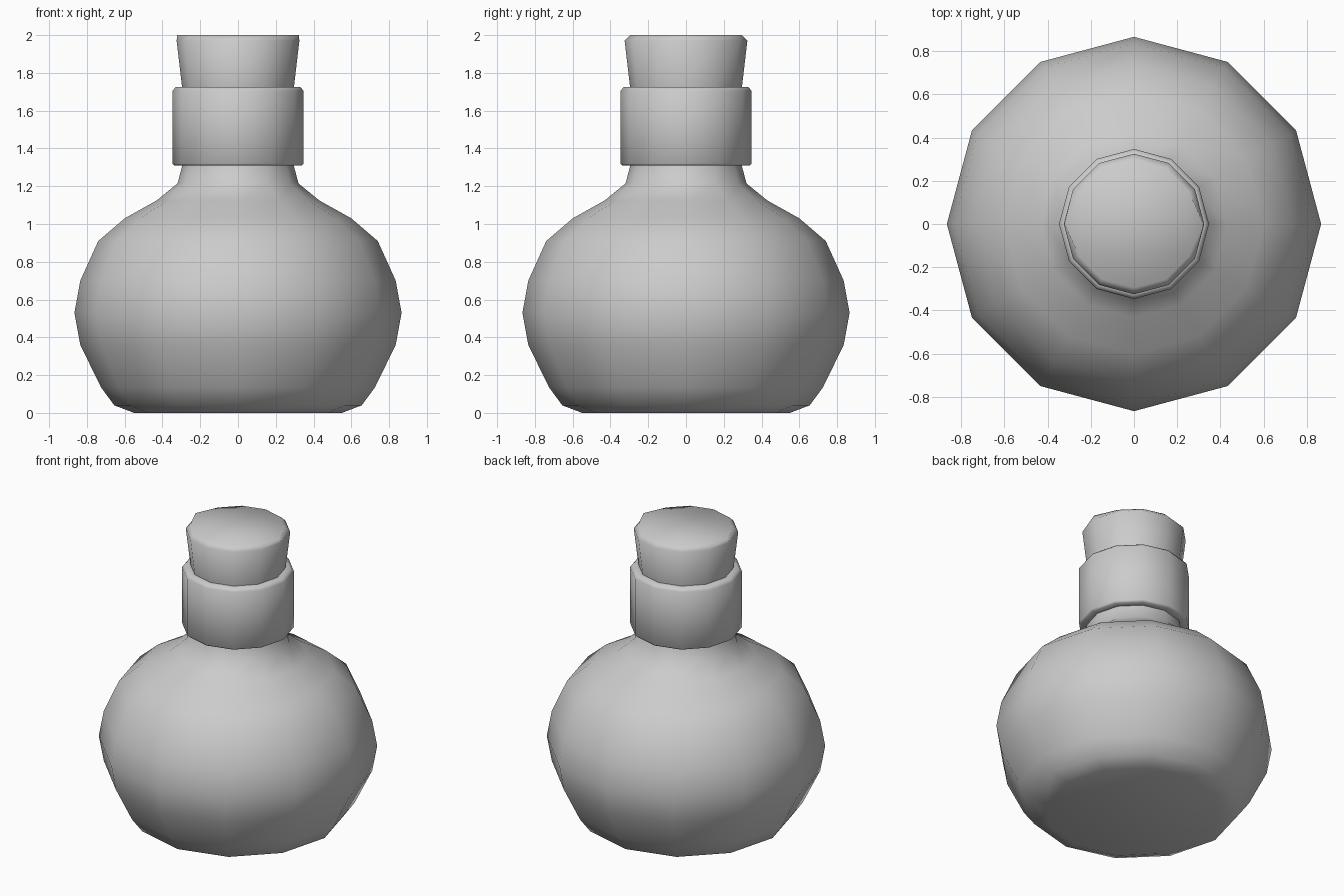
import bpy, bmesh
from math import sin, cos, pi, radians

if "Cube" in bpy.data.objects:
    bpy.data.objects.remove(bpy.data.objects["Cube"])

SIDES = 12


def lathe(name, profile, angle=60):
    """Spin an (r, z) profile into a closed 12-sided solid."""
    bm = bmesh.new()
    rings = [[bm.verts.new((r * cos(2 * pi * i / SIDES), r * sin(2 * pi * i / SIDES), z))
              for i in range(SIDES)] for r, z in profile]
    for a, b in zip(rings, rings[1:]):
        for i in range(SIDES):
            j = (i + 1) % SIDES
            bm.faces.new((a[i], a[j], b[j], b[i]))
    bm.faces.new(rings[0][::-1])
    bm.faces.new(rings[-1])
    bmesh.ops.recalc_face_normals(bm, faces=bm.faces)
    mesh = bpy.data.meshes.new(name)
    bm.to_mesh(mesh)
    bm.free()
    obj = bpy.data.objects.new(name, mesh)
    bpy.context.collection.objects.link(obj)
    bpy.ops.object.select_all(action='DESELECT')
    obj.select_set(True)
    bpy.context.view_layer.objects.active = obj
    bpy.ops.object.shade_smooth_by_angle(angle=radians(angle))
    return obj


# Round flask with neck and thick collar, one continuous skin
lathe("flask", [
    (0.55, 0), (0.655, 0.04), (0.725, 0.135), (0.835, 0.36), (0.866, 0.53),
    (0.835, 0.70), (0.74, 0.91), (0.60, 1.03), (0.43, 1.125), (0.32, 1.215),
    (0.295, 1.31), (0.338, 1.31), (0.347, 1.32), (0.347, 1.705),
    (0.33, 1.725), (0.29, 1.725)])

# Tapered stopper with a worn top edge, left unworn at the two x ends
stopper = lathe("stopper", [(0.296, 1.724), (0.325, 1.97), (0.295, 2.0)])
for v in stopper.data.vertices:
    if v.co.z > 1.99 and abs(v.co.y) < 0.01:
        v.co.x *= 1.09
